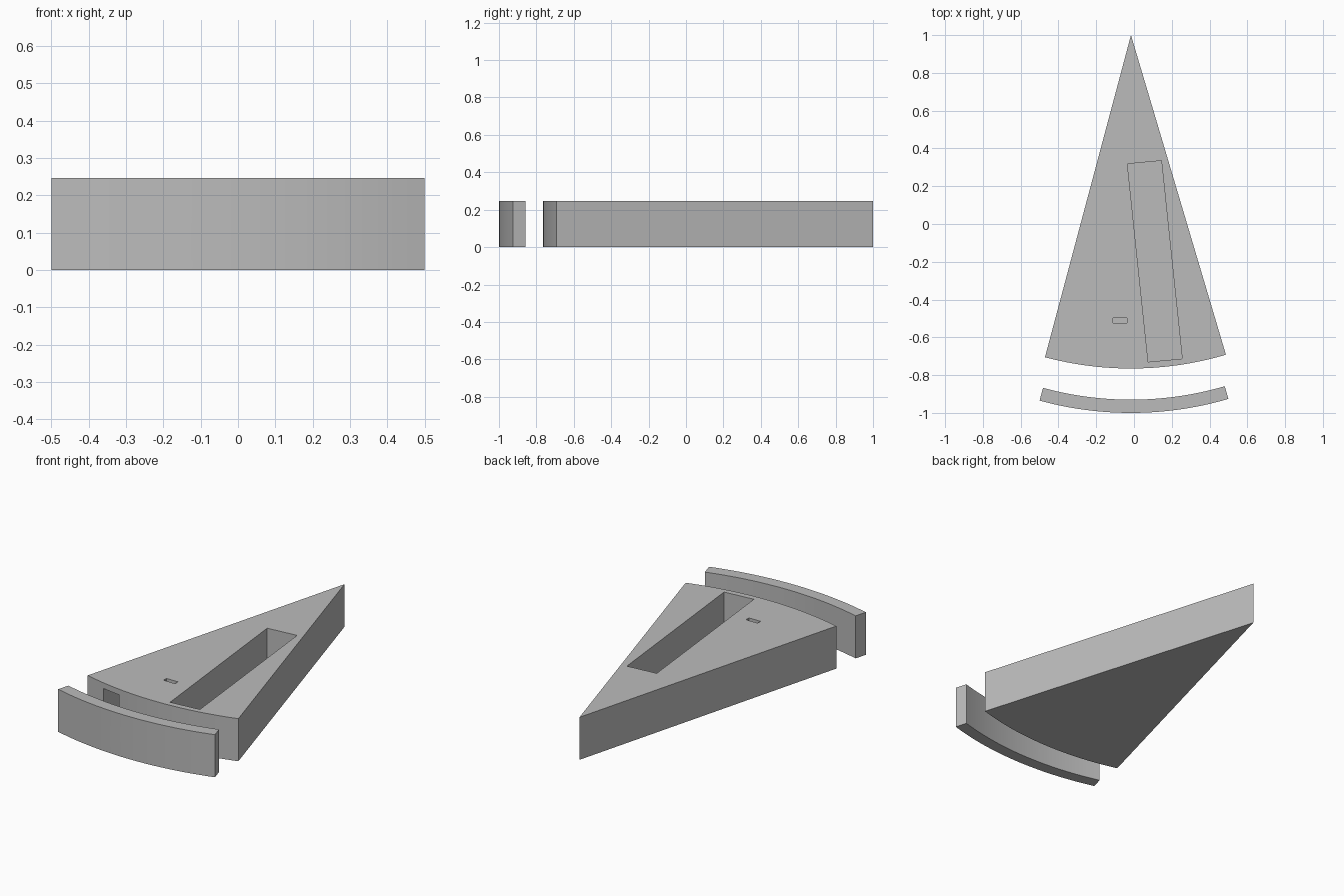
import bpy, bmesh, math
from mathutils import Matrix

if "Cube" in bpy.data.objects:
    bpy.data.objects.remove(bpy.data.objects["Cube"])

H = 0.247            # common height
AX = -0.016          # x of the arc centres
R = 1.765            # wedge radius

grey = bpy.data.materials.new("plain grey")
grey.diffuse_color = (0.5, 0.5, 0.5, 1)
grey.use_nodes = True
grey.node_tree.nodes["Principled BSDF"].inputs["Base Color"].default_value = grey.diffuse_color


def prism(name, outline, z0, z1):
    """Extrude a flat outline between two heights."""
    bm = bmesh.new()
    face = bm.faces.new([bm.verts.new((x, y, z0)) for x, y in outline])
    top = bmesh.ops.extrude_face_region(bm, geom=[face])["geom"]
    verts = [v for v in top if isinstance(v, bmesh.types.BMVert)]
    bmesh.ops.translate(bm, verts=verts, vec=(0, 0, z1 - z0))
    return finish(name, bm)


def rod(name, start, direction, radius, length):
    """Cylinder running from start along direction."""
    bm = bmesh.new()
    bmesh.ops.create_cone(bm, cap_ends=True, segments=40, radius1=radius,
                          radius2=radius, depth=length)
    turn = direction_to_matrix(direction)
    bm.transform(Matrix.Translation(start) @ turn @ Matrix.Translation((0, 0, length / 2)))
    return finish(name, bm)


def direction_to_matrix(d):
    from mathutils import Vector
    return Vector(d).to_track_quat('Z', 'Y').to_matrix().to_4x4()


def finish(name, bm):
    bmesh.ops.recalc_face_normals(bm, faces=bm.faces)
    mesh = bpy.data.meshes.new(name)
    bm.to_mesh(mesh)
    bm.free()
    mesh.materials.append(grey)
    ob = bpy.data.objects.new(name, mesh)
    bpy.context.collection.objects.link(ob)
    return ob


def arc(cy, radius, left, right, n=32):
    """Points of an arc below (AX, cy), angles in degrees from -y."""
    angles = [math.radians(-left + (left + right) * i / n) for i in range(n + 1)]
    return [(AX + radius * math.sin(a), cy - radius * math.cos(a)) for a in angles]


def cut(target, cutters):
    for c in cutters:
        m = target.modifiers.new(c.name, 'BOOLEAN')
        m.operation, m.solver, m.object = 'DIFFERENCE', 'EXACT', c
    bpy.context.view_layer.objects.active = target
    for c in cutters:
        bpy.ops.object.modifier_apply(modifier=c.name)
        bpy.data.objects.remove(c)


def rect(x0, y0, x1, y1):
    return [(x0, y0), (x1, y0), (x1, y1), (x0, y1)]


# screw axis, radial from the wedge tip
AXIS = (0.038, 1, 0)
def on_axis(y):
    return (AX - 0.038 * (1 - y), y, H / 2)


# wedge body with its pockets
wedge = prism("wedge_body", [(AX, 1)] + arc(1, R, 14.95, 16.55), 0, H)
cut(wedge, [
    prism("long_pocket", [(0.075, -0.73), (0.255, -0.713), (0.145, 0.335), (-0.035, 0.318)], 0.03, 0.4),
    rod("tip_hole", (0.017, 0.665, 0.03), (0, 0, 1), 0.047, 0.4),
    prism("nut_slot", rect(-0.111, -0.525, -0.037, -0.498), 0.08, 0.4),
    prism("front_pocket", rect(-0.35, -0.9, -0.24, -0.53), 0.034, 0.214),
    rod("screw_bore", on_axis(-0.85), AXIS, 0.019, 0.42),
])

# curved cover with a counterbored screw hole
cover = prism("curved_cover", arc(0.835, 1.835, 15.3, 16.33)
              + arc(0.835, R, 15.3, 16.33)[::-1], 0, H)
cut(cover, [
    rod("screw_hole", on_axis(-1.1), AXIS, 0.019, 0.3),
    rod("screw_head_recess", on_axis(-1.1), AXIS, 0.036, 0.14),
])

# soft arcs, crisp edges
for ob in (wedge, cover):
    bpy.ops.object.select_all(action='DESELECT')
    ob.select_set(True)
    bpy.context.view_layer.objects.active = ob
    bpy.ops.object.shade_smooth_by_angle(angle=math.radians(30))
